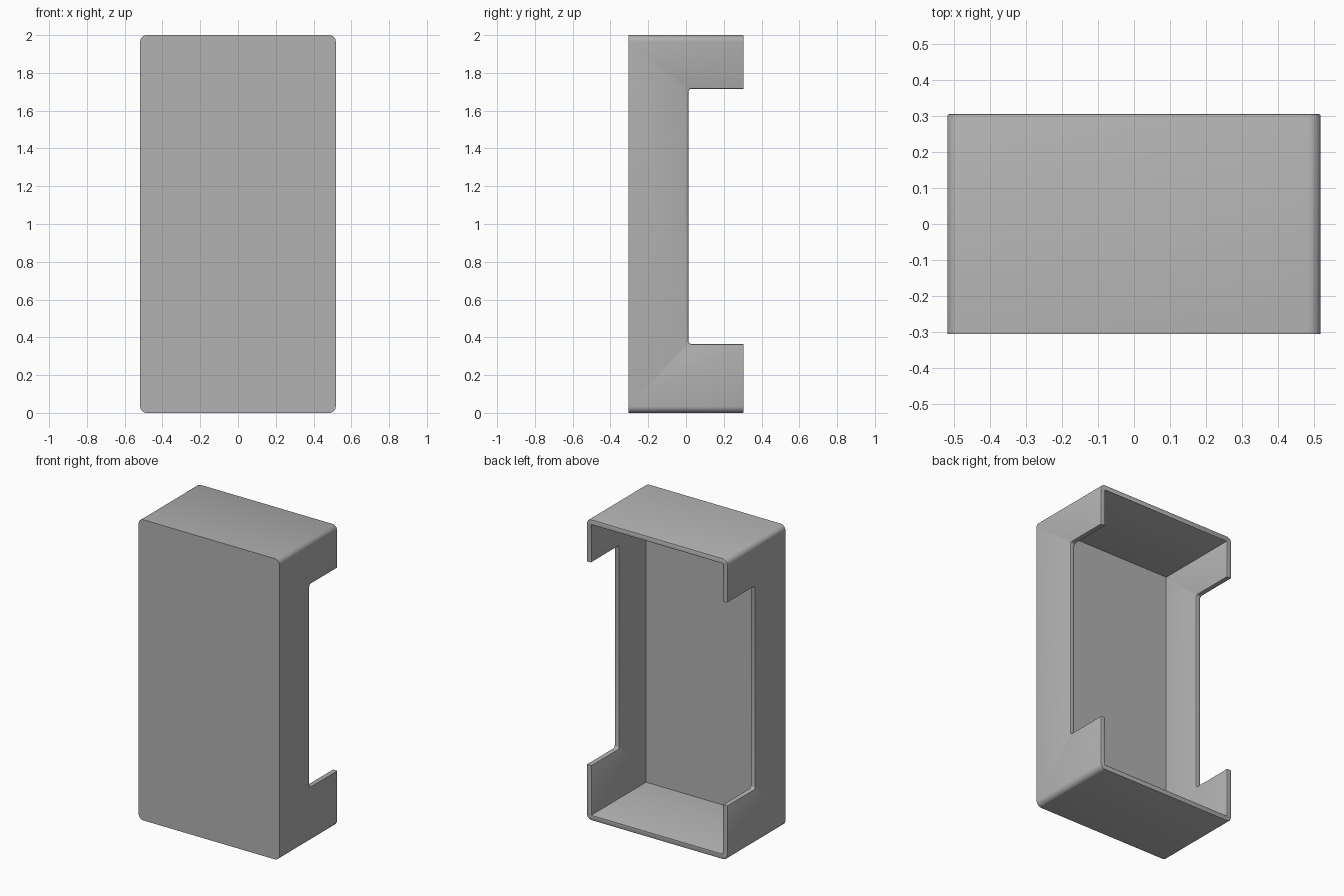
import bpy, bmesh
from mathutils import Vector

WIDTH, DEPTH, HEIGHT = 1.036, 0.61, 2.0
WALL = 0.035
BACK = DEPTH / 2
NOTCH_Y, NOTCH_LOW, NOTCH_HIGH = 0.013, 0.365, 1.715

cube = bpy.data.objects.get("Cube")
if cube:
    bpy.data.objects.remove(cube, do_unlink=True)

grey = bpy.data.materials.new("light_grey")
grey.use_nodes = True
colour = (0.445, 0.445, 0.445, 1)
grey.diffuse_color = colour
grey.node_tree.nodes["Principled BSDF"].inputs["Base Color"].default_value = colour


def box(name, low, high, axis=None, radius=0, segments=6):
    """Box between two corners, with edges along one axis rounded."""
    low, high = Vector(low), Vector(high)
    bm = bmesh.new()
    bmesh.ops.create_cube(bm, size=1)
    for v in bm.verts:
        v.co = (low + high) / 2 + v.co * (high - low)
    if axis is not None:
        edges = [e for e in bm.edges
                 if abs((e.verts[0].co - e.verts[1].co).normalized()[axis]) > 0.9]
        bmesh.ops.bevel(bm, geom=edges, offset=radius, segments=segments,
                        profile=0.5, affect='EDGES')
    mesh = bpy.data.meshes.new(name)
    bm.to_mesh(mesh)
    bm.free()
    mesh.materials.append(grey)
    obj = bpy.data.objects.new(name, mesh)
    bpy.context.collection.objects.link(obj)
    return obj


# Outer shell, hollow and side notches
w = WIDTH / 2
shell = box("open_case", (-w, -BACK, 0), (w, BACK, HEIGHT), 1, WALL, 8)
hollow = box("hollow_cutter", (WALL - w, WALL - BACK, WALL),
             (w - WALL, BACK + 0.2, HEIGHT - WALL))
notch = box("notch_cutter", (-1, NOTCH_Y, NOTCH_LOW), (1, BACK + 0.3, NOTCH_HIGH),
            0, 0.014, 3)
for cutter in (hollow, notch):
    mod = shell.modifiers.new(cutter.name, 'BOOLEAN')
    mod.operation = 'DIFFERENCE'
    mod.solver = 'EXACT'
    mod.object = cutter

graph = bpy.context.evaluated_depsgraph_get()
mesh = bpy.data.meshes.new_from_object(shell.evaluated_get(graph))
shell.modifiers.clear()
shell.data = mesh
for cutter in (hollow, notch):
    bpy.data.objects.remove(cutter, do_unlink=True)

# Softened rim around the open back and the notches
bm = bmesh.new()
bm.from_mesh(mesh)
bmesh.ops.remove_doubles(bm, verts=bm.verts, dist=0.0001)
bm.normal_update()


def is_rim(face):
    c = face.calc_center_median()
    at_back = face.normal.y > 0.9 and c.y > BACK - 0.001
    in_notch = (abs(face.normal.x) < 0.1 and abs(c.x) > w - WALL
                and c.y > NOTCH_Y - 0.001
                and NOTCH_LOW - 0.001 < c.z < NOTCH_HIGH + 0.001)
    return at_back or in_notch


rim = {f for f in bm.faces if is_rim(f)}
edges = [e for e in bm.edges if len(e.link_faces) == 2
         and sum(f in rim for f in e.link_faces) == 1]
bmesh.ops.bevel(bm, geom=edges, offset=0.008, segments=2, profile=0.5,
                affect='EDGES', clamp_overlap=True)
bm.to_mesh(mesh)
bm.free()

# Smooth rounded corners, crisp flat faces
bpy.ops.object.select_all(action='DESELECT')
shell.select_set(True)
bpy.context.view_layer.objects.active = shell
bpy.ops.object.shade_smooth_by_angle(angle=0.55)
